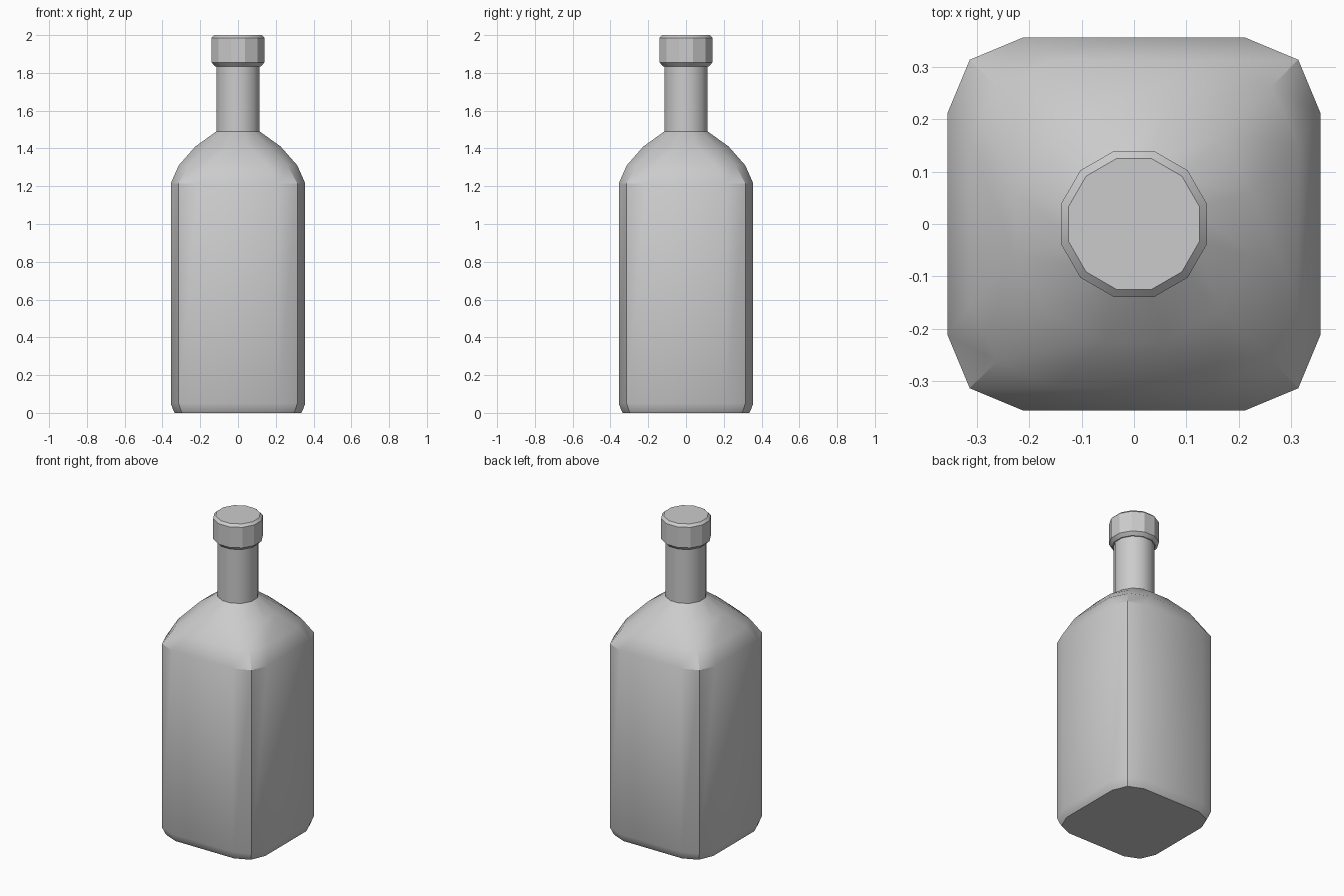
import bpy, bmesh, math

if "Cube" in bpy.data.objects:
    bpy.data.objects.remove(bpy.data.objects["Cube"])


def round_ring(half):
    """Twelve-sided ring whose flat sides lie at distance half."""
    r = half / math.cos(math.radians(15))
    return [(r * math.cos(math.radians(15 + 30 * i)),
             r * math.sin(math.radians(15 + 30 * i))) for i in range(12)]


def square_ring(half, side, corner):
    """Square ring with three points per rounded corner."""
    pts = []
    for q in range(4):
        c, s = [(1, 0), (0, 1), (-1, 0), (0, -1)][q]
        for x, y in ((half, side), (corner, corner), (side, half)):
            pts.append((x * c - y * s, x * s + y * c))
    return pts


def loft(name, rings, angle):
    """Skin a stack of (z, ring) sections and cap both ends."""
    bm = bmesh.new()
    loops = [[bm.verts.new((x, y, z)) for x, y in ring] for z, ring in rings]
    for a, b in zip(loops, loops[1:]):
        for i in range(12):
            j = (i + 1) % 12
            bm.faces.new((a[i], a[j], b[j], b[i]))
    bm.faces.new(loops[0][::-1])
    bm.faces.new(loops[-1])
    mesh = bpy.data.meshes.new(name)
    bm.to_mesh(mesh)
    bm.free()
    obj = bpy.data.objects.new(name, mesh)
    bpy.context.collection.objects.link(obj)
    bpy.ops.object.select_all(action='DESELECT')
    obj.select_set(True)
    bpy.context.view_layer.objects.active = obj
    bpy.ops.object.shade_smooth_by_angle(angle=math.radians(angle))
    return obj


# Square body, shoulder blending into the round neck
loft("bottle_body", [
    (0.0, square_ring(0.335, 0.205, 0.296)),
    (0.012, square_ring(0.342, 0.207, 0.302)),
    (0.05, square_ring(0.356, 0.213, 0.314)),
    (1.215, square_ring(0.356, 0.213, 0.314)),
    (1.31, square_ring(0.314, 0.155, 0.262)),
    (1.41, round_ring(0.226)),
    (1.49, round_ring(0.115)),
], 29)

# Neck
loft("neck", [(1.49, round_ring(0.115)), (1.84, round_ring(0.115))], 31)

# Cap with bevelled rims
loft("cap", [
    (1.835, round_ring(0.121)),
    (1.855, round_ring(0.14)),
    (1.985, round_ring(0.14)),
    (2.0, round_ring(0.125)),
], 29)
